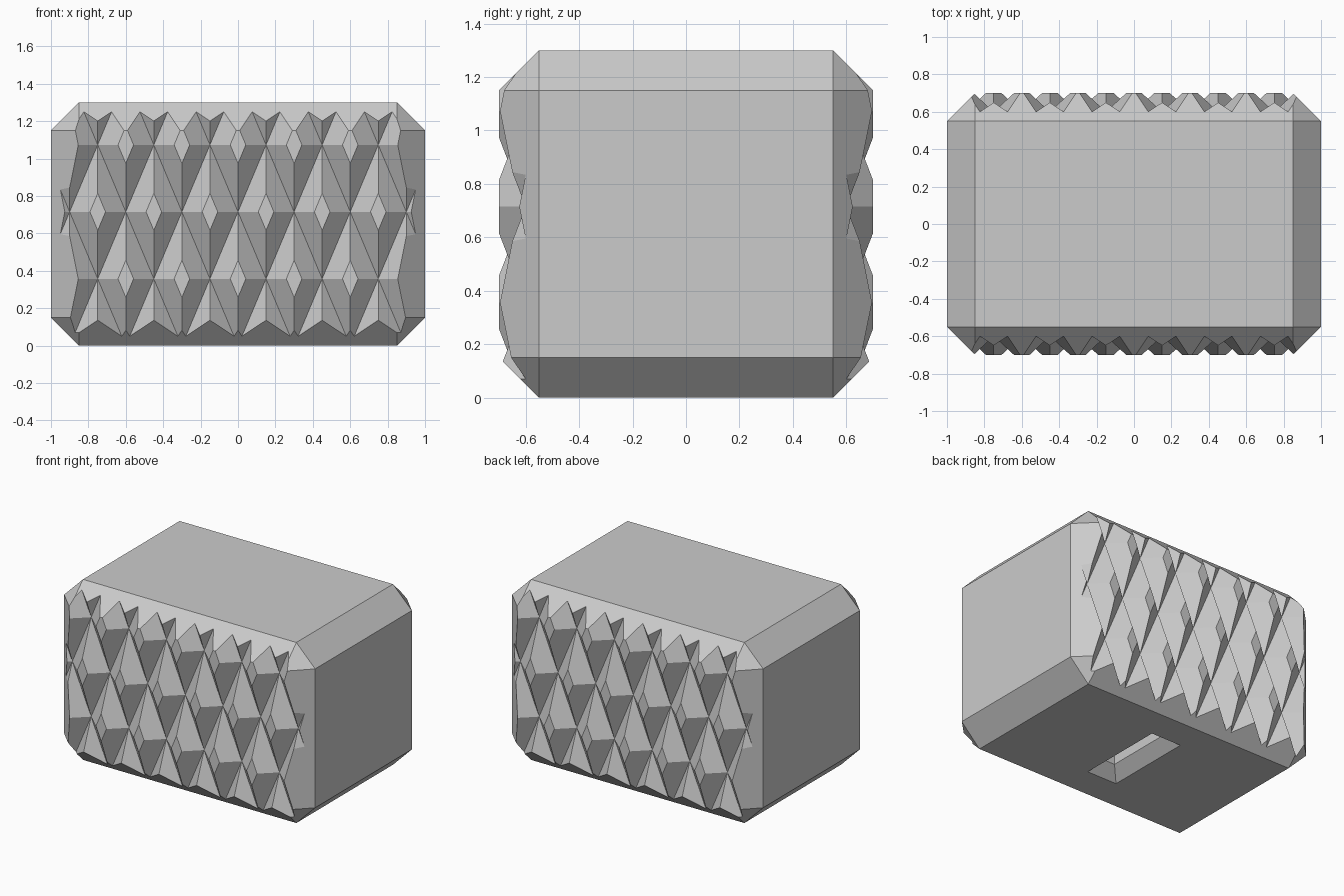
import bpy
import bmesh
from math import atan2, sin, cos
from mathutils import Vector

if "Cube" in bpy.data.objects:
    bpy.data.objects.remove(bpy.data.objects["Cube"], do_unlink=True)

WIDTH, DEPTH, HEIGHT, CHAMFER = 2.0, 1.4, 1.3, 0.15
PITCH, ROW, MID_Z = 0.3, 0.358, 0.715      # diamond grid of the grooves
GROOVE = 0.1                               # groove depth, 45 degree walls
OVER = 0.02                                # cutter overshoot


def make_object(name, bm):
    bmesh.ops.recalc_face_normals(bm, faces=bm.faces)
    mesh = bpy.data.meshes.new(name)
    bm.to_mesh(mesh)
    bm.free()
    obj = bpy.data.objects.new(name, mesh)
    bpy.context.collection.objects.link(obj)
    return obj


def loft(bm, rings):
    """Closed solid through a list of equal-sized rings of points."""
    rows = [[bm.verts.new(p) for p in ring] for ring in rings]
    n = len(rows[0])
    for low, high in zip(rows, rows[1:]):
        for i in range(n):
            j = (i + 1) % n
            bm.faces.new((low[i], low[j], high[j], high[i]))
    bm.faces.new(rows[0][::-1])
    bm.faces.new(rows[-1])


def groove_cutter(name, lean):
    """Parallel V-shaped bars across the front and back."""
    bm = bmesh.new()
    angle = lean * atan2(PITCH / 2, ROW)
    along = Vector((sin(angle), 0, cos(angle)))
    across = Vector((cos(angle), 0, -sin(angle)))
    for side in (-1, 1):
        bottom = Vector((0, side * (DEPTH / 2 - GROOVE), 0))
        rise = Vector((0, side * (GROOVE + OVER), 0))
        for k in range(-3, 4):
            centre = bottom + Vector((k * PITCH, 0, MID_Z))
            half = across * (GROOVE + OVER)
            section = (centre, centre + rise + half, centre + rise - half)
            loft(bm, [[p + along * s for p in section] for s in (-1.2, 1.2)])
    return make_object(name, bm)


def slot_cutter(name):
    """Slot in the underside with a wide countersunk rim."""
    bm = bmesh.new()
    rings = []
    for z, grow in ((-0.05, 0.13), (0.08, 0), (0.3, 0)):
        x, y = 0.04 + grow, 0.245 + grow
        rings.append([(-x, -y, z), (x, -y, z), (x, y, z), (-x, y, z)])
    loft(bm, rings)
    return make_object(name, bm)


# Chamfered block
bm = bmesh.new()
bmesh.ops.create_cube(bm, size=1)
for v in bm.verts:
    v.co = Vector((v.co.x * WIDTH, v.co.y * DEPTH, (v.co.z + 0.5) * HEIGHT))
bmesh.ops.bevel(bm, geom=list(bm.edges), offset=CHAMFER, offset_type='OFFSET',
                segments=1, profile=0.5, affect='EDGES')
block = make_object("grip_block", bm)

# Carve the crossing grooves and the slot
cutters = [groove_cutter("groove_cutter_a", 1),
           groove_cutter("groove_cutter_b", -1),
           slot_cutter("slot_cutter")]
for cutter in cutters:
    cutter.hide_render = True
    mod = block.modifiers.new(cutter.name, 'BOOLEAN')
    mod.operation = 'DIFFERENCE'
    mod.solver = 'EXACT'
    mod.object = cutter

# Bake the cuts and drop the cutters
bpy.context.view_layer.update()
graph = bpy.context.evaluated_depsgraph_get()
carved = bpy.data.meshes.new_from_object(block.evaluated_get(graph))
block.modifiers.clear()
block.data = carved
carved.name = "grip_block"
for cutter in cutters:
    bpy.data.objects.remove(cutter, do_unlink=True)

# Plain grey, flat shaded
grey = bpy.data.materials.new("light_grey")
grey.use_nodes = True
colour = (0.6, 0.6, 0.6, 1)
grey.diffuse_color = colour
grey.node_tree.nodes["Principled BSDF"].inputs["Base Color"].default_value = colour
carved.materials.clear()
carved.materials.append(grey)
for face in carved.polygons:
    face.material_index = 0
    face.use_smooth = False
